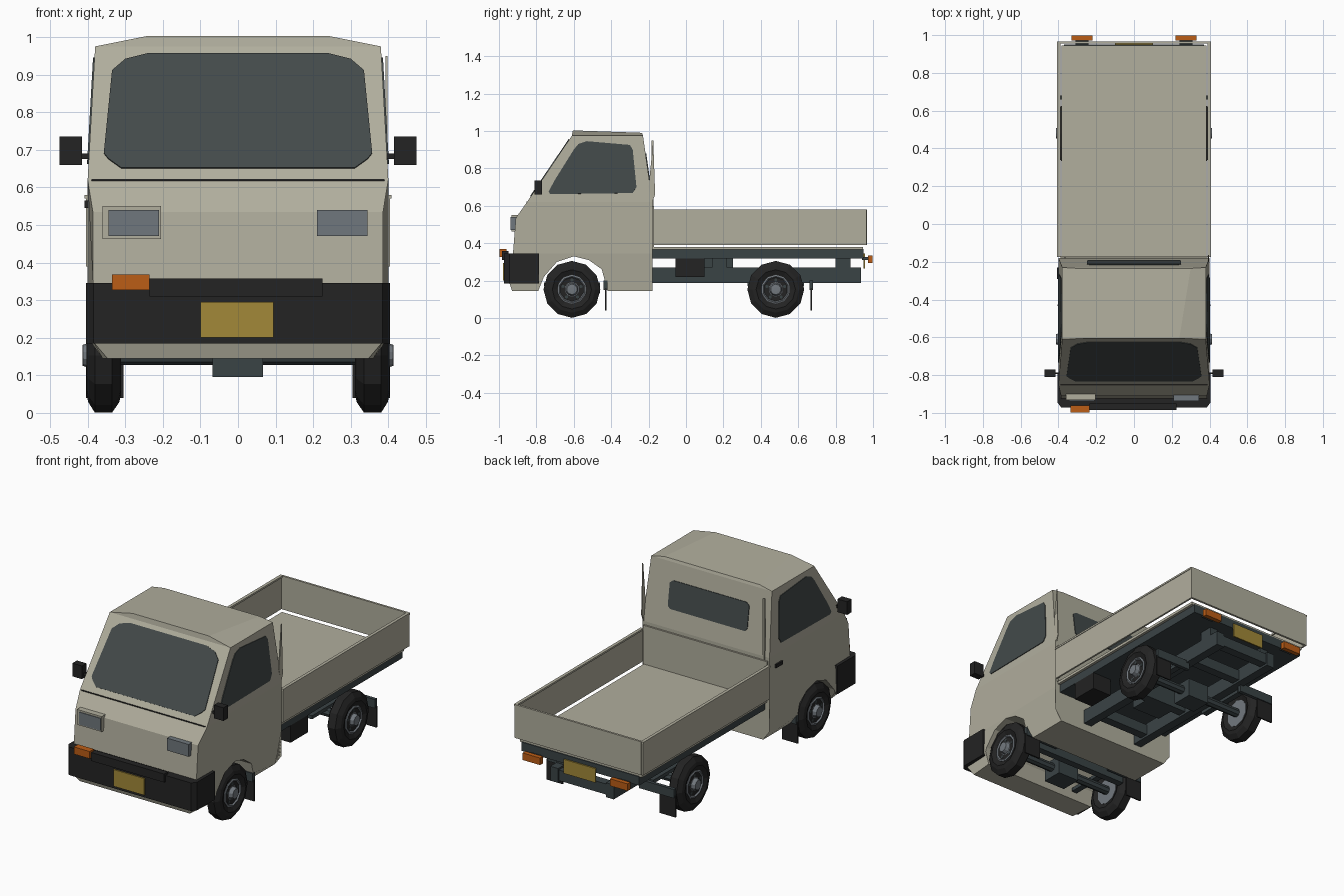
import bpy, bmesh, math
from mathutils import Vector, Matrix

cube = bpy.data.objects.get("Cube")
if cube:
    bpy.data.objects.remove(cube, do_unlink=True)


def material(name, r, g, b):
    m = bpy.data.materials.new(name)
    m.use_nodes = True
    m.diffuse_color = (r, g, b, 1)
    m.node_tree.nodes["Principled BSDF"].inputs["Base Color"].default_value = (r, g, b, 1)
    return m


paint = material("beige paint", .44, .425, .34)
glass = material("dark glass", .056, .068, .068)
black = material("black plastic", .017, .017, .017)
steel = material("chassis steel", .042, .056, .06)
metal = material("wheel metal", .17, .19, .21)
lens = material("headlight lens", .16, .185, .205)
orange = material("orange lamp", .5, .11, .008)
yellow = material("yellow plate", .36, .25, .04)


def finish(name, bm, mat):
    bmesh.ops.recalc_face_normals(bm, faces=bm.faces)
    mesh = bpy.data.meshes.new(name)
    bm.to_mesh(mesh)
    bm.free()
    mesh.materials.append(mat)
    obj = bpy.data.objects.new(name, mesh)
    bpy.context.collection.objects.link(obj)
    return obj


def loft(rings):
    """Join equal rings of points with side walls and cap both ends."""
    bm = bmesh.new()
    loops = [[bm.verts.new(p) for p in ring] for ring in rings]
    n = len(loops[0])
    for a, b in zip(loops, loops[1:]):
        for i in range(n):
            j = (i + 1) % n
            bm.faces.new((a[i], a[j], b[j], b[i]))
    bm.faces.new(loops[0])
    bm.faces.new(loops[-1])
    return bm


def box(name, x, y, z, mat):
    corners = ((0, 0), (1, 0), (1, 1), (0, 1))
    return finish(name, loft([[(x[i], y[j], h) for i, j in corners] for h in z]), mat)


def plate(name, pts, mat, half=.004):
    """Thin flat panel centred on a polygon."""
    pts = [Vector(p) for p in pts]
    c = sum(pts, Vector()) / len(pts)
    normal = sum(((p - c).cross(q - c) for p, q in zip(pts, pts[1:])), Vector()).normalized()
    return finish(name, loft([[p + normal * s for p in pts] for s in (-half, half)]), mat)


def mirrored(half):
    return half + [(-x, z) for x, z in reversed(half)]


# Lower cab: side profile with wheel arch, narrowed at the sill and nose
profile = [(-.93, .145), (-.945, .19), (-.925, .345), (-.91, .535), (-.85, .62),
           (-.18, .62), (-.18, .145), (-.42, .145), (-.45, .26), (-.52, .31),
           (-.6, .33), (-.69, .3), (-.76, .22), (-.79, .145)]
bm = loft([[(x, y, z) for y, z in profile] for x in (-.4, .4)])
for h in (.2, .345):
    bmesh.ops.bisect_plane(bm, geom=bm.verts[:] + bm.edges[:] + bm.faces[:],
                           plane_co=(0, 0, h), plane_no=(0, 0, 1))
for v in bm.verts:
    if v.co.z < .17:
        v.co.x *= .9
    if v.co.y < -.9:
        v.co.x *= .965
finish("cab_lower_body", bm, paint)


# Upper cab and crowned roof
def ring(w, front, back, zf, zb, wb):
    return [(-w, front, zf), (w, front, zf), (wb, back, zb), (-wb, back, zb)]


finish("cab_upper_body", loft([
    ring(.4, -.85, -.18, .62, .62, .4),
    ring(.38, -.61, -.23, .975, .975, .38),
    ring(.24, -.605, -.235, 1.003, .99, .3)]), paint)
box("cab_seam", (-.39, .39), (-.852, -.185), (.617, .622), black)

# Windows lie on the sloping cab walls
def on_front(z):
    return -.85 + (z - .62) * .24 / .355


def on_back(z):
    return -.18 - (z - .62) * .05 / .355


screen = mirrored([(.24, .955), (.3, .94), (.335, .91), (.357, .69), (.345, .675), (.31, .65)])
plate("windshield", [(x, on_front(z), z) for x, z in screen], glass)
rear_glass = mirrored([(.23, .88), (.25, .865), (.25, .74), (.235, .725)])
plate("rear_window", [(x, on_back(z), z) for x, z in rear_glass], glass)
side_glass = [(-.735, .675), (-.7, .74), (-.6, .9), (-.575, .93), (-.53, .945), (-.3, .925),
              (-.285, .9), (-.265, .7), (-.285, .668), (-.725, .662)]
for side, s in (("left", 1), ("right", -1)):
    plate(side + "_window", [(s * (.4 - (z - .62) * .02 / .355), y, z) for y, z in side_glass], glass)
    # Mirrors on short arms
    x = sorted((s * .415, s * .475))
    box(side + "_mirror", x, (-.81, -.77), (.66, .735), black)
    box(side + "_mirror_arm", sorted((s * .385, s * .42)), (-.795, -.785), (.675, .69), black)
    # Headlights
    x = sorted((s * .21, s * .345))
    box(side + "_headlight", x, (-.937, -.9), (.47, .54), lens)
box("headlight_surround", (-.36, -.205), (-.933, -.9), (.463, .55), paint)
box("door_handle", (-.408, -.395), (-.29, -.23), (.545, .565), black)

# Wraparound bumper, front lamp, badge bar and number plate
plan = [(-.405, -.785), (-.405, -.945), (-.385, -.972), (.385, -.972), (.405, -.945), (.405, -.785)]
finish("bumper", loft([[(x, y, z) for x, y in plan] for z in (.185, .345)]), black)
box("bumper_bar", (-.235, .225), (-.985, -.95), (.31, .358), black)
box("front_lamp", (-.335, -.235), (-.998, -.96), (.327, .368), orange)
box("front_number_plate", (-.1, .095), (-.979, -.97), (.2, .295), yellow)

# Cargo bed with thin drop sides
box("bed_floor", (-.385, .385), (-.18, .945), (.365, .38), paint)
for side, s in (("left", 1), ("right", -1)):
    box(side + "_bed_side", sorted((s * .395, s * .405)), (-.175, .965), (.39, .58), paint)
    box(side + "_bed_rim", sorted((s * .39, s * .408)), (-.175, .965), (.57, .58), paint)
box("tailgate", (-.395, .395), (.955, .967), (.39, .58), paint)
box("headboard", (-.39, .39), (-.182, -.17), (.38, .6), paint)
plate("cab_side_fin", [(.395, -.18, .62), (.395, -.165, .66), (.395, -.175, .95), (.395, -.2, .7)], paint, .003)
box("rear_post", (-.37, -.36), (-.185, -.175), (.6, .95), paint)

# Chassis: upper frame, rails, crossmembers and side box
box("bed_frame", (-.37, .37), (-.18, .95), (.318, .368), steel)
for side, s in (("left", 1), ("right", -1)):
    box(side + "_rail", sorted((s * .15, s * .2)), (-.2, .935), (.188, .27), steel)
    for y in (.14, .8):
        box(side + "_rail_mount", sorted((s * .15, s * .2)), (y, y + .08), (.27, .32), steel)
for y in (-.12, .2, .65, .88):
    box("crossmember", (-.16, .16), (y, y + .05), (.2, .26), steel)
box("gearbox", (-.09, .09), (.1, .25), (.2, .32), steel)
box("side_box", (.25, .37), (-.055, .1), (.22, .318), black)

# Rear lamps and number plate
for side, s in (("left", 1), ("right", -1)):
    box(side + "_rear_lamp", sorted((s * .22, s * .33)), (.972, .998), (.295, .335), orange)
    box(side + "_rear_lamp_bracket", sorted((s * .24, s * .31)), (.94, .975), (.31, .325), steel)
box("rear_number_plate", (-.1, .1), (.95, .958), (.265, .345), yellow)


# Wheels are turned profiles around the axle
def turned(name, pts, centre, s, mat, steps=12):
    rings = []
    for dx, r in pts:
        rings.append([(centre[0] + s * dx, centre[1] + r * math.sin(2 * math.pi * i / steps),
                       centre[2] + r * math.cos(2 * math.pi * i / steps)) for i in range(steps)])
    return finish(name, loft(rings), mat)


tyre = [(-.035, .08), (-.047, .105), (-.042, .125), (-.023, .152),
        (.023, .152), (.04, .125), (.045, .105), (.033, .08)]
rim = [(-.037, .078), (.036, .078), (.04, .07), (.028, .06), (.034, .035), (.055, .028), (.056, .012)]
for end, y, flap in (("front", -.61, -.43), ("rear", .48, .67)):
    for side, s in (("left", 1), ("right", -1)):
        label = end + "_" + side
        hub = (s * .358, y, .153)
        turned(label + "_tyre", tyre, hub, s, black)
        turned(label + "_rim", rim, hub, s, metal, 10)
        for k in range(5):
            a = 2 * math.pi * k / 5
            spot = (hub[0], y + .05 * math.sin(a), .153 + .05 * math.cos(a))
            turned(label + "_wheel_hole", [(.02, .009), (.034, .009)], spot, s, steel, 6)
        box(label + "_mud_flap", sorted((s * .305, s * .405)), (flap - .004, flap + .004), (.04, .16), black)
        box(label + "_flap_bracket", sorted((s * .18, s * .4)), (flap - .01, flap + .01), (.15, .2), steel)
        box(label + "_spring", sorted((s * .2, s * .235)), (y - .15, y + .15), (.17, .19), steel)
    turned(end + "_axle", [(-.32, .025), (.32, .025)], (0, y, .153), 1, steel, 8)
    box(end + "_differential", (-.068, .066), (y - .06, y + .06), (.095, .2), steel)
box("front_crossbeam", (-.31, .31), (-.5, -.46), (.13, .18), steel)
